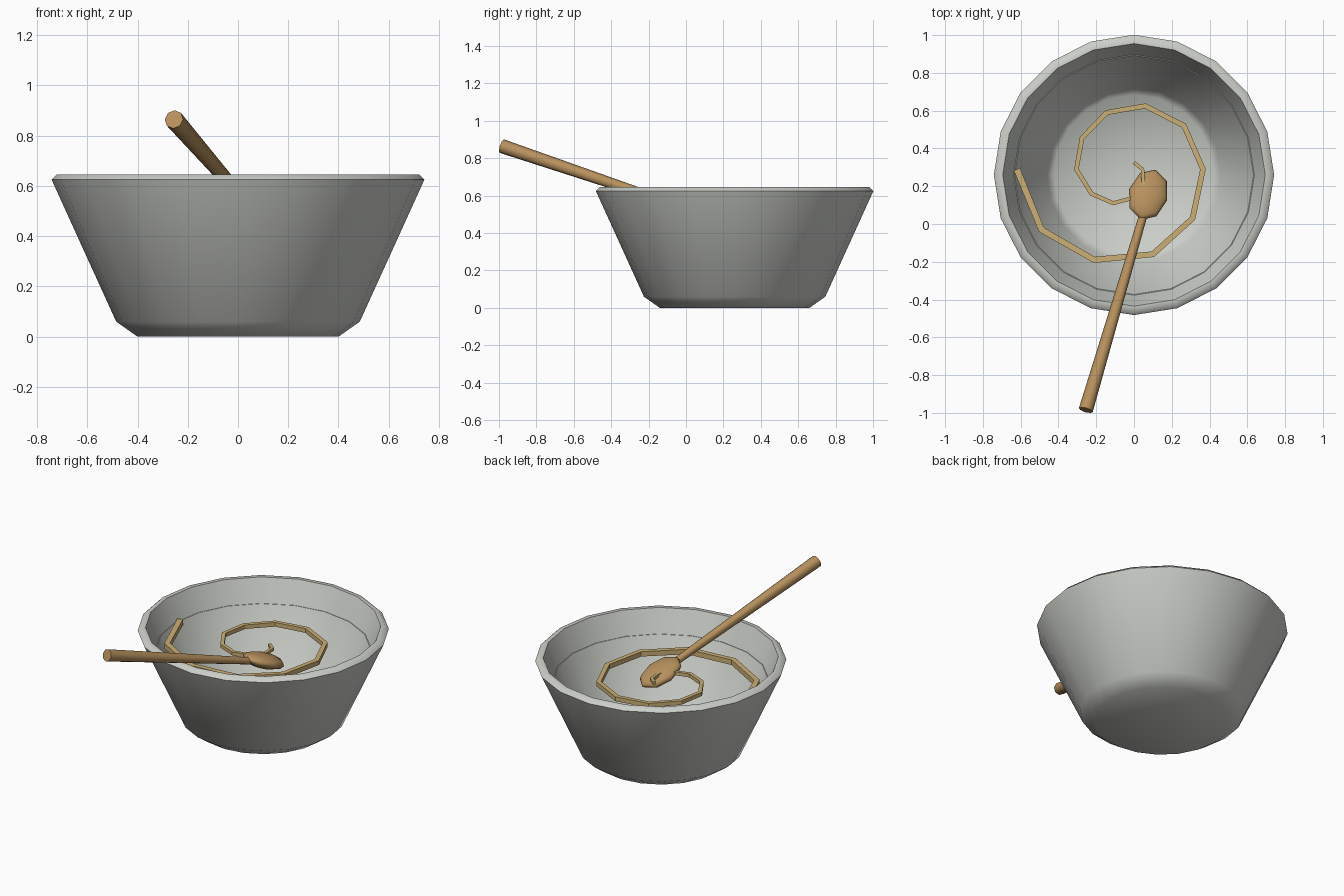
import bpy, bmesh, math
from mathutils import Vector

cube = bpy.data.objects.get("Cube")
if cube:
    bpy.data.objects.remove(cube, do_unlink=True)

CENTRE_Y = 0.26
SIDES = 20
SWIRL_Z = 0.5


def material(name, rgb):
    mat = bpy.data.materials.new(name)
    mat.use_nodes = True
    mat.diffuse_color = (*rgb, 1)
    shader = mat.node_tree.nodes["Principled BSDF"]
    shader.inputs["Base Color"].default_value = (*rgb, 1)
    shader.inputs["Roughness"].default_value = 0.7
    return mat


def finish(obj, mat, angle):
    obj.data.materials.clear()
    obj.data.materials.append(mat)
    bpy.ops.object.select_all(action="DESELECT")
    obj.select_set(True)
    bpy.context.view_layer.objects.active = obj
    bpy.ops.object.shade_smooth_by_angle(angle=math.radians(angle))


def lathe(name, profile, mat, angle):
    bm = bmesh.new()
    verts = [bm.verts.new((r, 0, z)) for r, z in profile]
    edges = [bm.edges.new(pair) for pair in zip(verts, verts[1:])]
    bmesh.ops.spin(bm, geom=verts + edges, axis=(0, 0, 1), cent=(0, 0, 0),
                   angle=math.tau, steps=SIDES, use_duplicate=False)
    bmesh.ops.remove_doubles(bm, verts=bm.verts, dist=0.0005)
    bmesh.ops.recalc_face_normals(bm, faces=bm.faces)
    mesh = bpy.data.meshes.new(name)
    bm.to_mesh(mesh)
    bm.free()
    obj = bpy.data.objects.new(name, mesh)
    obj.location.y = CENTRE_Y
    bpy.context.collection.objects.link(obj)
    finish(obj, mat, angle)


grey = material("pale_grey", (0.60, 0.62, 0.58))
wood = material("wood", (0.47, 0.28, 0.11))
gold = material("golden_swirl", (0.60, 0.43, 0.18))

# Bowl: deep and hollow, chamfered foot and rim, fine fill line inside
lathe("bowl", [(0, 0), (0.40, 0), (0.485, 0.06), (0.742, 0.625), (0.722, 0.645),
               (0.695, 0.645), (0.637, SWIRL_Z), (0.633, SWIRL_Z),
               (0.46, 0.10), (0.425, 0.06), (0, 0.06)], grey, 60)

# Swirl: square ribbon, thinner toward the middle
path = [(-.62, .29), (-.49, -.03), (-.21, -.19), (.10, -.16), (.31, .03),
        (.365, .29), (.265, .52), (.06, .625), (-.145, .59), (-.275, .455),
        (-.305, .29), (-.225, .16), (-.11, .11), (0, .14), (.05, .21),
        (.045, .29), (0, .325)]
curve = bpy.data.curves.new("swirl", "CURVE")
curve.dimensions = "3D"
curve.twist_mode = "Z_UP"
curve.bevel_depth = 0.025
curve.bevel_resolution = 0
curve.use_fill_caps = True
spline = curve.splines.new("POLY")
spline.points.add(len(path) - 1)
for i, (point, (x, y)) in enumerate(zip(spline.points, path)):
    point.co = (x, y, SWIRL_Z, 1)
    point.radius = 1 - 0.5 * i / len(path)
    point.tilt = math.pi / 4
swirl = bpy.data.objects.new("swirl", curve)
bpy.context.collection.objects.link(swirl)
bpy.ops.object.select_all(action="DESELECT")
swirl.select_set(True)
bpy.context.view_layer.objects.active = swirl
bpy.ops.object.convert(target="MESH")
finish(bpy.context.object, gold, 30)

# Spoon handle, thicker at the grip end
neck, grip = Vector((0.05, 0.05, 0.515)), Vector((-0.255, -0.985, 0.865))
axis = neck - grip
bpy.ops.mesh.primitive_cone_add(vertices=8, radius1=0.038, radius2=0.022,
                                depth=axis.length, location=(neck + grip) / 2)
handle = bpy.context.object
handle.name = "spoon_handle"
handle.rotation_euler = axis.to_track_quat("Z", "Y").to_euler()
finish(handle, wood, 50)

# Spoon head: flattened ball dipping in line with the handle
bpy.ops.mesh.primitive_uv_sphere_add(segments=8, ring_count=6, radius=1,
                                     location=(0.075, 0.155, 0.485))
head = bpy.context.object
head.name = "spoon_head"
head.scale = (0.105, 0.148, 0.045)
head.rotation_euler = (math.radians(-21), 0, math.atan2(-axis.x, axis.y))
finish(head, wood, 50)
